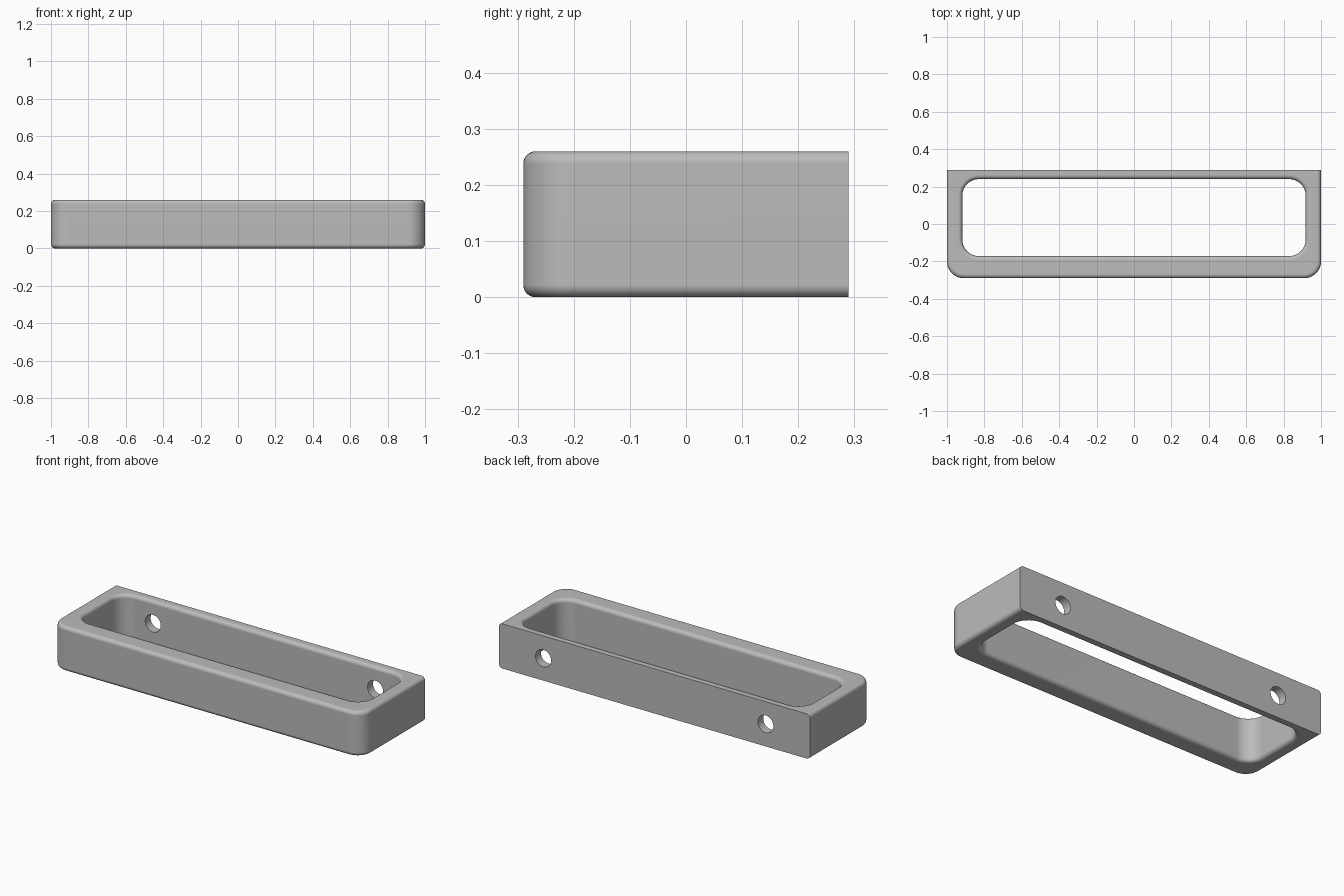
import bpy
from math import cos, sin, pi, radians

if "Cube" in bpy.data.objects:
    bpy.data.objects.remove(bpy.data.objects["Cube"], do_unlink=True)

HALF_W, HALF_D, HEIGHT = 1.0, 0.29, 0.26
IN_X, IN_FRONT, IN_BACK = 0.918, -0.172, 0.24   # opening
CORNER, FILLET = 0.09, 0.022
ARC, STEPS = 12, 6

# Material
grey = bpy.data.materials.new("satin grey")
grey.use_nodes = True
colour = (0.5, 0.5, 0.5, 1)
grey.diffuse_color = colour
grey.node_tree.nodes["Principled BSDF"].inputs["Base Color"].default_value = colour


def loop(x, front, back, r_front, r_back, z):
    """Rounded rectangle, counter-clockwise from the front left corner."""
    pts = []
    corners = ((-1, front, r_front, pi), (1, front, r_front, 1.5 * pi),
               (1, back, r_back, 0), (-1, back, r_back, 0.5 * pi))
    for side, y, r, start in corners:
        cx = side * (x - r)
        cy = y + r if y == front else y - r
        for i in range(ARC + 1):
            a = start + i / ARC * pi / 2
            pts.append((cx + r * cos(a), cy + r * sin(a), z))
    return pts


# Cross-section of the bar: inset and height along one filleted wall, bottom to top
wall = []
for i in range(STEPS + 1):
    a = i / STEPS * pi / 2
    wall.append((FILLET * (1 - sin(a)), FILLET * (1 - cos(a))))
wall += [(d, HEIGHT - z) for d, z in reversed(wall)]

# Outer wall stays square and flat at the back; the opening is filleted all round
rings = [loop(HALF_W - d, -HALF_D + d, HALF_D, CORNER - d, 0, z) for d, z in wall]
rings += [loop(IN_X + d, IN_FRONT - d, IN_BACK + d, CORNER + d, CORNER + d, z)
          for d, z in reversed(wall)]

# Skin the rings into a closed frame
n, m = len(rings[0]), len(rings)
verts = [p for ring in rings for p in ring]
faces = [(j * n + i, j * n + (i + 1) % n, (j + 1) % m * n + (i + 1) % n, (j + 1) % m * n + i)
         for j in range(m) for i in range(n)]
mesh = bpy.data.meshes.new("handle_frame")
mesh.from_pydata(verts, [], faces)
mesh.materials.append(grey)
frame = bpy.data.objects.new("handle_frame", mesh)
bpy.context.collection.objects.link(frame)

bpy.ops.object.select_all(action='DESELECT')
bpy.context.view_layer.objects.active = frame
frame.select_set(True)
bpy.ops.object.mode_set(mode='EDIT')
bpy.ops.mesh.select_all(action='SELECT')
bpy.ops.mesh.remove_doubles(threshold=0.0001)
bpy.ops.mesh.normals_make_consistent(inside=False)
bpy.ops.object.mode_set(mode='OBJECT')

# Two screw holes through the back plate
for side in (-1, 1):
    bpy.ops.mesh.primitive_cylinder_add(vertices=48, radius=0.05, depth=0.2,
                                        location=(side * 0.715, 0.27, HEIGHT / 2),
                                        rotation=(pi / 2, 0, 0))
    cutter = bpy.context.object
    cutter.name = "screw_hole_cutter"
    cutter.hide_render = True
    cutter.data.materials.append(grey)
    cut = frame.modifiers.new("screw hole", 'BOOLEAN')
    cut.object, cut.operation, cut.solver = cutter, 'DIFFERENCE', 'EXACT'
    bpy.context.view_layer.objects.active = frame
    bpy.ops.object.modifier_apply(modifier=cut.name)
    bpy.data.objects.remove(cutter, do_unlink=True)

# Smooth fillets, crisp back edges, flat broad faces
bpy.ops.object.select_all(action='DESELECT')
frame.select_set(True)
bpy.context.view_layer.objects.active = frame
bpy.ops.object.shade_smooth_by_angle(angle=radians(35))
weighted = frame.modifiers.new("flat faces", 'WEIGHTED_NORMAL')
weighted.keep_sharp = True
